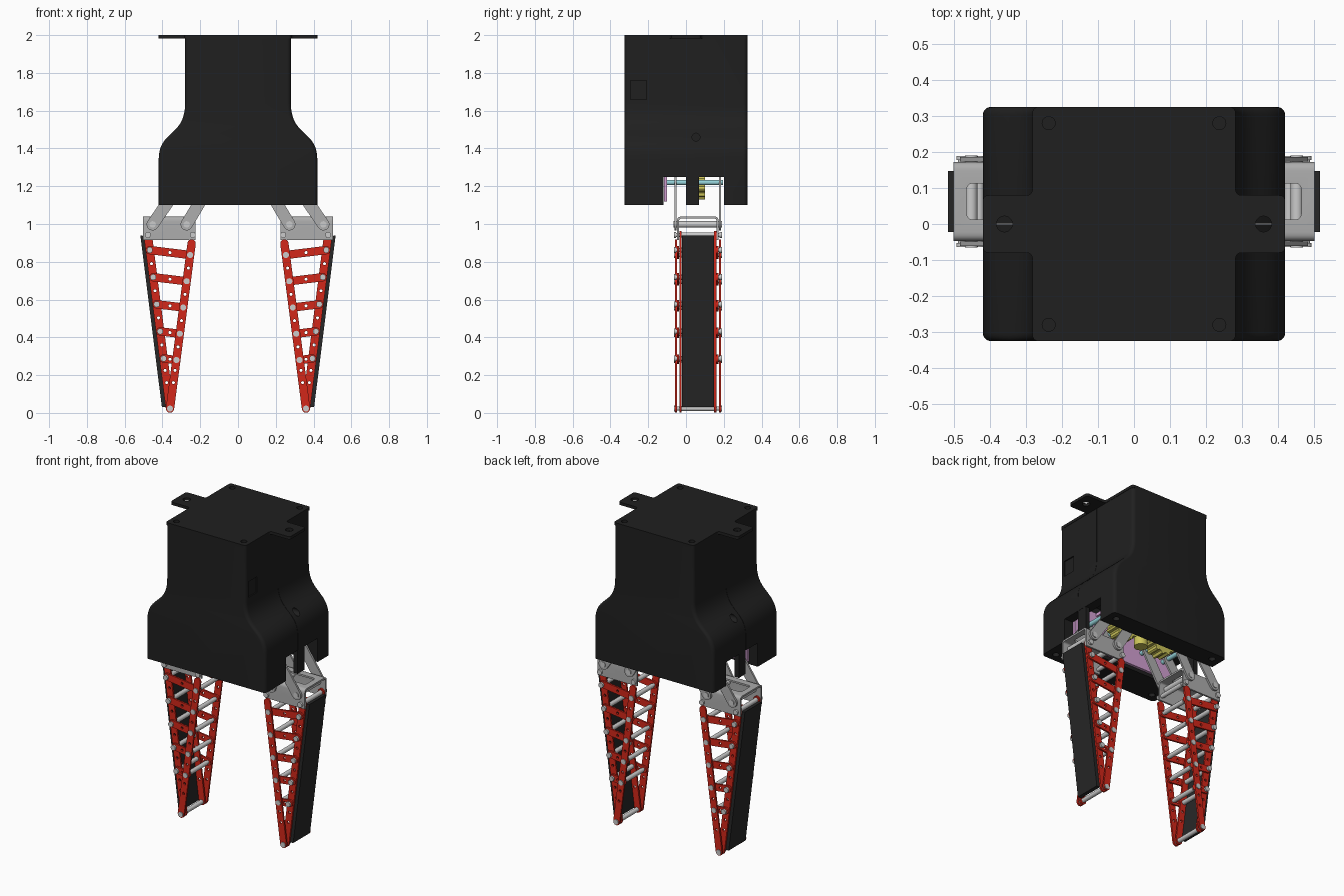
import bpy, bmesh, math
from mathutils import Vector, Matrix

if "Cube" in bpy.data.objects:
    bpy.data.objects.remove(bpy.data.objects["Cube"])


def mat(name, rgb):
    m = bpy.data.materials.new(name)
    m.diffuse_color = (*rgb, 1)
    m.use_nodes = True
    m.node_tree.nodes["Principled BSDF"].inputs["Base Color"].default_value = m.diffuse_color
    return m


BLACK = mat("black_plastic", (0.014, 0.014, 0.014))
RUBBER = mat("dark_rubber", (0.02, 0.02, 0.02))
RED = mat("red_plastic", (0.65, 0.02, 0.01))
STEEL = mat("sheet_metal", (0.42, 0.42, 0.42))
YELLOW = mat("yellow_gear", (0.6, 0.55, 0.1))
LILAC = mat("lilac_plate", (0.65, 0.35, 0.65))
CYAN = mat("cyan_shaft", (0.3, 0.65, 0.7))
AXES = {'x': lambda u, v, w: (w, u, v), 'y': lambda u, v, w: (u, w, v), 'z': lambda u, v, w: (u, v, w)}


def make(name, bm, material=None):
    bmesh.ops.recalc_face_normals(bm, faces=bm.faces)
    me = bpy.data.meshes.new(name)
    bm.to_mesh(me)
    bm.free()
    ob = bpy.data.objects.new(name, me)
    bpy.context.collection.objects.link(ob)
    if material:
        me.materials.append(material)
    return ob


def plate(name, loops, axis, w0, w1, material=None):
    """Filled outline with holes, extruded along an axis from w0 to w1."""
    cu = bpy.data.curves.new("outline", 'CURVE')
    cu.dimensions, cu.fill_mode, cu.extrude = '2D', 'BOTH', (w1 - w0) / 2
    for lp in loops:
        sp = cu.splines.new('POLY')
        sp.points.add(len(lp) - 1)
        for p, (u, v) in zip(sp.points, lp):
            p.co = (u, v, 0, 1)
        sp.use_cyclic_u = True
    ob = bpy.data.objects.new("outline", cu)
    bpy.context.collection.objects.link(ob)
    me = bpy.data.meshes.new_from_object(ob.evaluated_get(bpy.context.evaluated_depsgraph_get()))
    bm = bmesh.new()
    bm.from_mesh(me)
    bpy.data.objects.remove(ob)
    bpy.data.meshes.remove(me)
    bmesh.ops.remove_doubles(bm, verts=bm.verts, dist=1e-5)
    for v in bm.verts:
        v.co = AXES[axis](v.co.x, v.co.y, v.co.z + (w0 + w1) / 2)
    return make(name, bm, material)


def box(name, lo, hi, material=None):
    bm = bmesh.new()
    lo, hi = Vector(lo), Vector(hi)
    bmesh.ops.create_cube(bm, size=1, matrix=Matrix.Translation((lo + hi) / 2) @ Matrix.Diagonal((*(hi - lo), 1)))
    return make(name, bm, material)


def circle(u, v, r, n=20):
    return [(u + r * math.cos(i * math.tau / n), v + r * math.sin(i * math.tau / n)) for i in range(n)]


def stadium(p, q, r, n=8):
    a = math.atan2(q[1] - p[1], q[0] - p[0]) - math.pi / 2
    return [(c[0] + r * math.cos(a + k + i * math.pi / n), c[1] + r * math.sin(a + k + i * math.pi / n))
            for c, k in ((q, 0), (p, math.pi)) for i in range(n + 1)]


def rounded(pts, r, n=5):
    out = []
    for i, p in enumerate(pts):
        p, a, b = Vector(p), Vector(pts[i - 1]), Vector(pts[(i + 1) % len(pts)])
        s, e = p + (a - p).normalized() * r, p + (b - p).normalized() * r
        out += [tuple(s * (1 - t) ** 2 + p * 2 * t * (1 - t) + e * t * t) for t in (k / n for k in range(n + 1))]
    return out


def rods(name, specs, material=None):
    """Several cylinders along y: (x, z, y0, y1, radius)."""
    bm = bmesh.new()
    for x, z, y0, y1, r in specs:
        m = Matrix.Translation((x, (y0 + y1) / 2, z)) @ Matrix.Rotation(math.pi / 2, 4, 'X')
        bmesh.ops.create_cone(bm, cap_ends=True, segments=18, radius1=r, radius2=r, depth=y1 - y0, matrix=m)
    return make(name, bm, material)


def cut(ob, cutters):
    for c in cutters:
        md = ob.modifiers.new("cut", 'BOOLEAN')
        md.operation, md.solver, md.object = 'DIFFERENCE', 'EXACT', c
        bpy.context.view_layer.objects.active = ob
        bpy.ops.object.modifier_apply(modifier=md.name)


# Housing: S-shouldered profile, split into a front and a back shell
P = [Vector(p) for p in ((0.42, 1.34), (0.42, 1.5), (0.28, 1.46), (0.28, 1.64))]
half = [(0.42, 1.1)]
for i in range(19):
    t = i / 18
    half.append(tuple(P[0] * (1 - t) ** 3 + P[1] * 3 * t * (1 - t) ** 2 + P[2] * 3 * t * t * (1 - t) + P[3] * t ** 3))
half.append((0.28, 1.982))
profile = half + [(-x, z) for x, z in reversed(half)]
cutters = [box("cut", (-0.6, -0.12, 1.0), (0.6, 0.2, 1.25)),
           box("cut", (-0.36, -0.12, 0.99), (0.36, 0.2, 1.41)),
           box("cut", (0.272, -0.295, 1.66), (0.3, -0.21, 1.76)),
           plate("cut", [circle(-0.14, 1.7, 0.018)], 'x', -0.5, 0.5)]
for s in (-1, 1):
    cutters.append(plate("cut", [circle(0.053, 1.46, 0.021)], 'x', *sorted((s * 0.31, s * 0.5))))
    for y in (-0.27, 0.27):
        cutters.append(plate("cut", [circle(s * 0.36, y, 0.02)], 'z', 1.0, 1.16))
R = 0.022
for name, k in (("housing_front", -1), ("housing_back", 1)):
    # rings along y; the last ones pull in to round the outer corner
    steps = [(0.001, 0)] + [(0.325 - R + R * math.sin(a), R - R * math.cos(a)) for a in (j * math.pi / 10 for j in range(6))]
    bm = bmesh.new()
    rings = [[bm.verts.new((x - math.copysign(d, x), k * y, z)) for x, z in profile] for y, d in steps]
    for a, b in zip(rings, rings[1:]):
        for i in range(len(a)):
            bm.faces.new((a[i - 1], a[i], b[i], b[i - 1]))
    bm.faces.new(rings[0])
    bm.faces.new(rings[-1])
    cut(make(name, bm, BLACK), cutters)
for c in cutters:
    bpy.data.objects.remove(c)
box("seam_core", (-0.265, -0.01, 1.43), (0.265, 0.01, 1.98), BLACK)

# Mounting plate on top, with two ears and screw holes
q = [(0.282, -0.325), (0.282, -0.08), (0.42, -0.08), (0.42, 0.08), (0.282, 0.08), (0.282, 0.325)]
cross = rounded(q + [(-x, y) for x, y in reversed(q)], 0.018)
holes = [circle(sx * 0.237, sy * 0.28, 0.018) for sx in (-1, 1) for sy in (-1, 1)]
plate("mounting_plate", [cross] + holes + [circle(s * 0.36, 0, 0.022) for s in (-1, 1)], 'z', 1.982, 2.0, BLACK)

# Inner mechanism
box("inner_plate", (-0.36, -0.117, 1.12), (0.36, -0.1, 1.36), LILAC)
box("inner_ceiling", (-0.2, -0.1, 1.34), (0.2, 0.18, 1.36), LILAC)
plate("worm_screw", [circle(0, 0.06, 0.04)], 'z', 1.14, 1.34, YELLOW)

# Both fingers
YM = 0.0625          # middle plane of the fingers
TIP, ZTOP = (0.36, 0.023), 0.942


def layer(name, loops, d, t, material=None):
    """The same flat part on both sides of the finger's middle plane."""
    for k, side in ((-1, "near"), (1, "far")):
        plate(f"{name}_{side}", loops, 'y', YM + k * d - t / 2, YM + k * d + t / 2, material)


for s, tag in ((-1, "left"), (1, "right")):
    def on_outer(z):
        return (s * (TIP[0] + 0.117 * (z - TIP[1]) / 0.916), z)

    def on_inner(z):
        return (s * (TIP[0] - 0.12 * (z - TIP[1]) / 0.916), z)

    tip = (s * TIP[0], TIP[1])
    zo = [0.288 + 0.1435 * i for i in range(5)]
    zi = [0.28 + 0.139 * i for i in range(5)]

    # Red lattice: long bars with holes, and rungs
    for name, f, zs, d in (("outer_bar", on_outer, zo, 0.0925), ("inner_bar", on_inner, zi, 0.1165)):
        hs = [(a + b) / 2 for a, b in zip(zs, zs[1:])] + [0.16, 0.225]
        top = ZTOP if f is on_outer else 0.897
        loops = [stadium(tip, f(top), 0.022)] + [circle(*f(z), 0.008, 12) for z in hs]
        layer(f"{tag}_{name}", loops, d, 0.011, RED)
    rungs = []
    for a, b in zip(zo, zi):
        p, r = on_outer(a), on_inner(b)
        rungs += [stadium(p, r, 0.022), circle((p[0] + r[0]) / 2, (a + b) / 2, 0.008, 12)]
    layer(f"{tag}_rungs", rungs, 0.1045, 0.011, RED)

    # Pins and spacer rods at every joint
    nodes = [tip] + [on_outer(z) for z in zo + [ZTOP]] + [on_inner(z) for z in zi + [ZTOP]]
    specs = []
    for x, z in nodes:
        specs += [(x, z, YM - 0.12, YM + 0.12, 0.011), (x, z, YM - 0.085, YM + 0.085, 0.014),
                  (x, z, YM - 0.127, YM - 0.115, 0.016), (x, z, YM + 0.115, YM + 0.127, 0.016)]
    rods(f"{tag}_joint_pins", specs)

    # Rubber pad on the outer face
    pad = [(s * 0.517, 0.94), (s * 0.491, 0.935), (s * 0.378, 0.03), (s * 0.403, 0.03)]
    plate(f"{tag}_pad", [pad], 'y', -0.022, 0.147, RUBBER)

    # Bent sheet bracket with a slot on top
    def arch(w, top, r):
        return rounded([(YM - w, 0.7), (YM - w, top), (YM + w, top), (YM + w, 0.7)], r)[6:18]

    u = [(YM - 0.11, 0.915)] + arch(0.11, 1.04, 0.025) + [(YM + 0.11, 0.915), (YM + 0.099, 0.915)]
    u += arch(0.099, 1.029, 0.014)[::-1] + [(YM - 0.099, 0.915)]
    bracket = plate(f"{tag}_bracket", [u], 'x', *sorted((s * 0.502, s * 0.224)), STEEL)
    window = rounded([(s * x, y) for x, y in ((0.465, 0.012), (0.465, 0.113), (0.27, 0.113), (0.27, 0.012))], 0.02)
    slot = plate("cut", [window], 'z', 1.0, 1.1)
    hole = plate("cut", [circle(s * 0.36, 0.965, 0.01)], 'y', -0.2, 0.3)
    cut(bracket, [slot, hole])
    for c in (slot, hole):
        bpy.data.objects.remove(c)

    # Swing links up into the housing, their pivots and gear
    pairs = [((s * 0.452, 0.998), (s * 0.30, 1.22)), ((s * 0.272, 0.998), (s * 0.14, 1.22))]
    layer(f"{tag}_links", [stadium(a, b, 0.032) for a, b in pairs], 0.1175, 0.012, STEEL)
    rods(f"{tag}_link_pins", [(a[0], a[1], YM - 0.128, YM + 0.128, 0.017) for a, b in pairs])
    rods(f"{tag}_shafts", [(b[0], b[1], -0.1, 0.195, 0.014) for a, b in pairs], CYAN)
    gear = []
    for i in range(48):
        r = 0.09 if i % 4 < 2 else 0.078
        gear.append((s * 0.14 + r * math.cos(i * math.tau / 48), 1.22 + r * math.sin(i * math.tau / 48)))
    plate(f"{tag}_gear", [gear], 'y', 0.02, 0.1, YELLOW)

    # Tab hanging in the side notch
    xs = sorted((s * 0.39, s * 0.419))
    box(f"{tag}_notch_tab", (xs[0], 0.0, 1.1), (xs[1], 0.068, 1.26), BLACK)

# Smooth round surfaces, keep edges sharp
bpy.ops.object.select_all(action='SELECT')
bpy.context.view_layer.objects.active = bpy.context.scene.objects[0]
bpy.ops.object.shade_smooth_by_angle(angle=math.radians(32))
